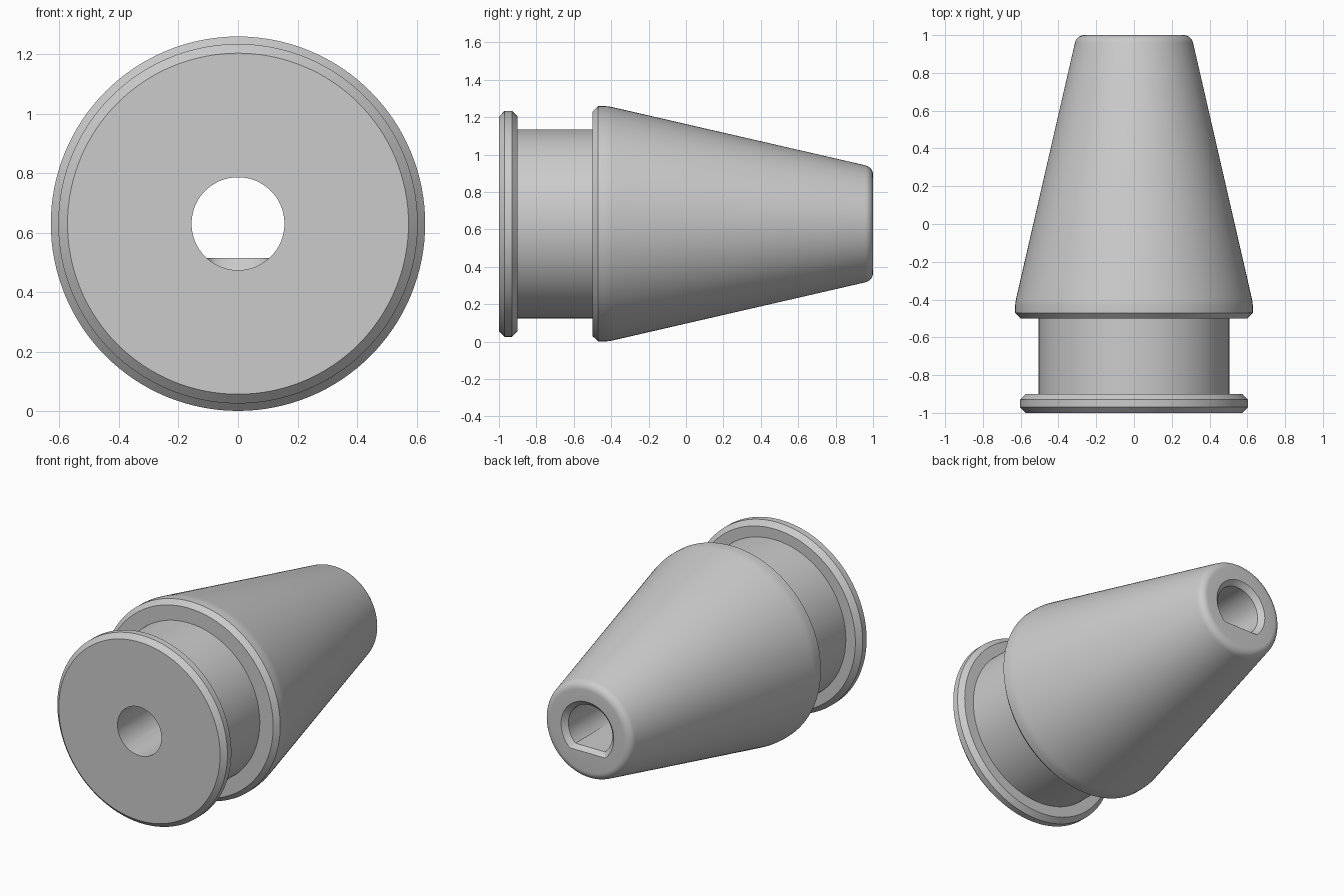
import bpy
import bmesh
from math import sin, cos, pi, radians

cube = bpy.data.objects.get("Cube")
if cube:
    bpy.data.objects.remove(cube)

SEGMENTS = 128
FLAT_STEPS = 15                       # segments from the bottom to each corner of the flat
AXIS_Z = 0.63
flat_ratio = cos(2 * pi * FLAT_STEPS / SEGMENTS)

# Outer sections as (y, radius), from front to back
flange = [(-1, 0.573), (-0.97, 0.604), (-0.93, 0.604), (-0.9, 0.573)]
groove = [(-0.9, 0.505), (-0.5, 0.505)]
shoulder = [(-0.5, 0.6), (-0.47, 0.629), (-0.43, 0.629), (-0.41, 0.627), (-0.39, 0.623)]
tip = [(0.948 + 0.052 * sin(radians(a)), 0.262 + 0.052 * cos(radians(a)))
       for a in range(13, 91, 11)] + [(1, 0.262)]
outer = [(y, r, False) for y, r in flange + groove + shoulder + tip]

# Bore sections: chamfered D-shaped socket at the back, round hole at the front
bore = [(1, 0.187, True), (0.97, 0.156, True), (0.1, 0.156, True),
        (0.07, 0.156, False), (-1, 0.156, False)]

bm = bmesh.new()


def ring(y, radius, flat):
    """One cross-section around the axis, optionally cut flat at the bottom."""
    verts = []
    for i in range(SEGMENTS):
        a = 2 * pi * i / SEGMENTS
        z = -radius * cos(a)
        if flat:
            z = max(z, -radius * flat_ratio)
        verts.append(bm.verts.new((radius * sin(a), y, AXIS_Z + z)))
    return verts


# Skin all sections into one closed shell
rings = [ring(*section) for section in outer + bore]
for a, b in zip(rings, rings[1:] + rings[:1]):
    for i in range(SEGMENTS):
        j = (i + 1) % SEGMENTS
        bm.faces.new((a[i], a[j], b[j], b[i]))
bmesh.ops.remove_doubles(bm, verts=bm.verts[:], dist=0.0001)
bmesh.ops.recalc_face_normals(bm, faces=bm.faces[:])

mesh = bpy.data.meshes.new("tapered_holder")
bm.to_mesh(mesh)
bm.free()
holder = bpy.data.objects.new("tapered_holder", mesh)
bpy.context.collection.objects.link(holder)

# Plain grey finish
grey = bpy.data.materials.new("plain_grey")
grey.use_nodes = True
colour = (0.6, 0.6, 0.6, 1)
grey.diffuse_color = colour
grey.node_tree.nodes["Principled BSDF"].inputs["Base Color"].default_value = colour
mesh.materials.append(grey)

bpy.ops.object.select_all(action="DESELECT")
holder.select_set(True)
bpy.context.view_layer.objects.active = holder
bpy.ops.object.shade_smooth_by_angle(angle=radians(25))
